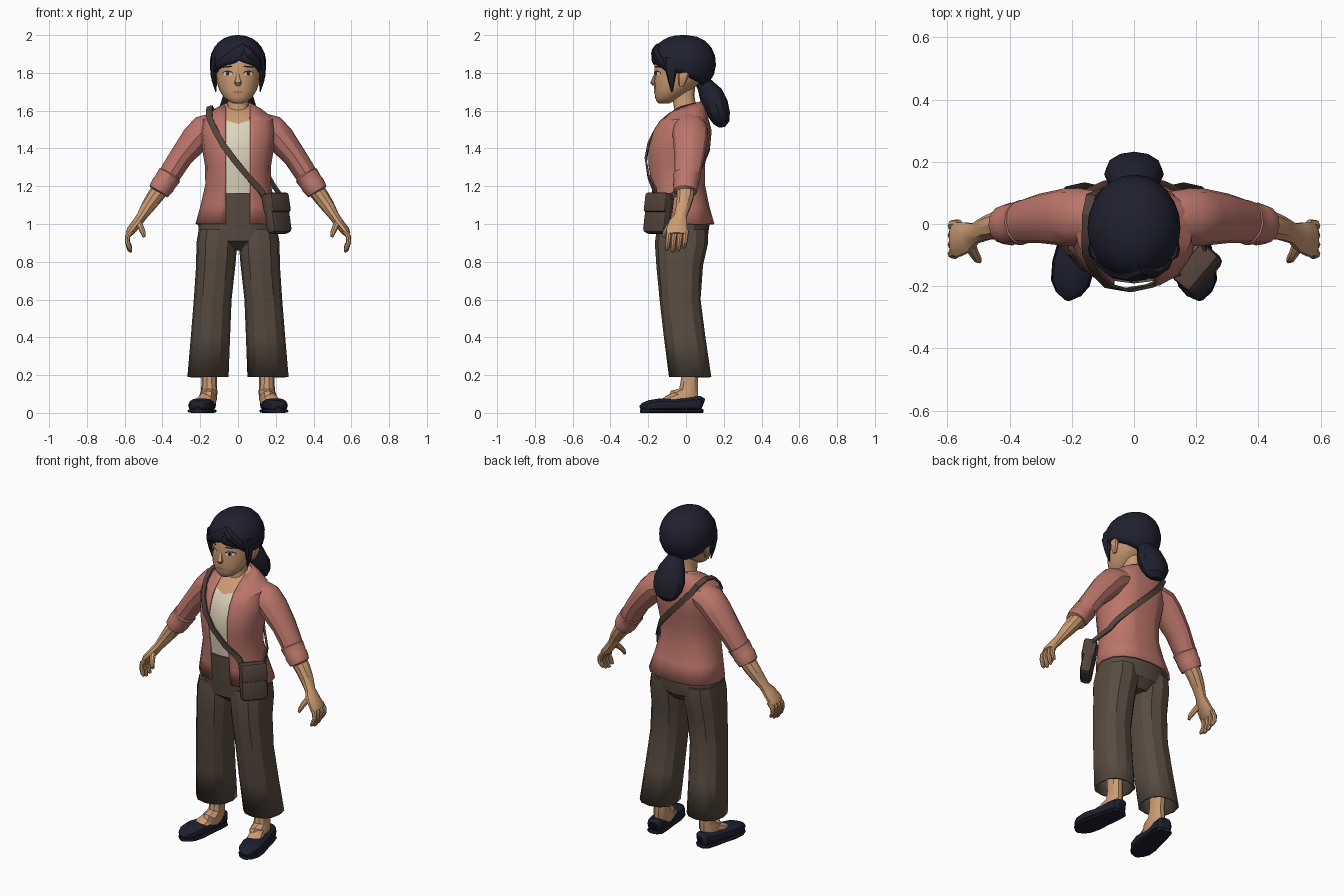
import bpy, bmesh, math
from math import sin, cos, pi, radians
from mathutils import Vector, Matrix
from mathutils.bvhtree import BVHTree

def material(name, r, g, b):
    m = bpy.data.materials.new(name)
    m.diffuse_color = (r, g, b, 1)
    return m

SKIN = material("skin", .60, .33, .17)
JACKET = material("dusty_rose", .50, .18, .145)
TROUSER = material("dark_taupe", .098, .072, .052)
HAIR = material("blue_black", .014, .015, .028)
SHIRT = material("cream", .73, .66, .50)
LEATHER = material("brown_leather", .086, .056, .042)
SHOE = material("navy_leather", .013, .014, .028)
WHITE = material("eye_white", .75, .72, .68)
DARK = material("eye_dark", .03, .02, .015)
LIP = material("lip", .42, .17, .11)

def finish(name, bm, mats, mirror=False, thick=0, angle=32):
    me = bpy.data.meshes.new(name)
    bm.to_mesh(me)
    bm.free()
    for m in mats:
        me.materials.append(m)
    me.shade_smooth()
    me.set_sharp_from_angle(angle=radians(angle))
    ob = bpy.data.objects.new(name, me)
    bpy.context.collection.objects.link(ob)
    if thick:
        s = ob.modifiers.new("thickness", 'SOLIDIFY')
        s.thickness, s.offset = thick, -1
    if mirror:
        ob.modifiers.new("mirror", 'MIRROR').use_mirror_merge = False
    return ob

def loft(rings, caps=(True, True)):
    bm = bmesh.new()
    rows = [[bm.verts.new(p) for p in r] for r in rings]
    n = len(rows[0])
    for a, b in zip(rows, rows[1:]):
        for i in range(n):
            j = (i + 1) % n
            bm.faces.new((a[i], a[j], b[j], b[i]))
    for row, cap in ((rows[0], caps[0]), (rows[-1], caps[1])):
        if cap:
            bm.faces.new(row)
    bmesh.ops.recalc_face_normals(bm, faces=bm.faces)
    return bm

def power(c, n):
    return math.copysign(abs(c) ** (2 / n), c)

def oval(z, rx, yf, yb, cx=0, slope=0, n=2.3, sides=16):
    pts = []
    for i in range(sides):
        a = 2 * pi * i / sides
        y = (yf + yb) / 2 - (yb - yf) / 2 * power(cos(a), n)
        pts.append(Vector((cx + rx * power(sin(a), n), y, z + slope * y)))
    return pts

def tube(name, path, mat, ref=(0, 1, 0), sides=10, n=2, mirror=True):
    """path: (x, y, z, radius across, radius along ref)"""
    P = [Vector(p[:3]) for p in path]
    rings = []
    for i, p in enumerate(path):
        t = (P[min(i + 1, len(P) - 1)] - P[max(i - 1, 0)]).normalized()
        u = t.cross(Vector(ref)).normalized()
        v = u.cross(t)
        rings.append([P[i] + u * p[3] * power(cos(2 * pi * k / sides), n)
                      + v * p[4] * power(sin(2 * pi * k / sides), n) for k in range(sides)])
    return finish(name, loft(rings), [mat], mirror)

# Trousers: hips and two wide legs
hips = [(.86, .08, -.09, .07), (.91, .2, -.155, .112), (1.0, .212, -.163, .125),
        (1.08, .19, -.172, .11), (1.165, .162, -.178, .085)]
finish("trouser_hips", loft([oval(*h) for h in hips]), [TROUSER], angle=25)
legs = [(.19, .109, -.09, .134, .159), (.4, .104, -.117, .103, .146), (.6, .1, -.14, .077, .134),
        (.78, .104, -.157, .09, .118), (.9, .108, -.165, .117, .112), (.97, .1, -.155, .115, .108)]
finish("trouser_legs", loft([oval(*l, sides=12) for l in legs], (False, True)),
       [TROUSER], True, .012, 25)

# Inner torso: cream top with skin above the neckline
body = [(1.0, .225, -.17, .15, 0, 0), (1.1, .198, -.182, .122, 0, 0), (1.21, .173, -.19, .1, 0, 0),
        (1.31, .175, -.207, .1, 0, 0), (1.40, .19, -.208, .117, 0, 0), (1.49, .2, -.182, .127, 0, 0),
        (1.56, .19, -.148, .118, 0, .12), (1.605, .125, -.105, .1, 0, .22), (1.63, .073, -.06, .08, 0, .25)]
bm = loft([oval(z, rx * .93, yf + .017, yb - .015, cx, s) for z, rx, yf, yb, cx, s in body[1:]])
for side in (-1, 1):
    bmesh.ops.bisect_plane(bm, geom=bm.verts[:] + bm.edges[:] + bm.faces[:],
                           plane_co=(0, 0, 1.53), plane_no=(-.3 * side, 0, 1))
for f in bm.faces:
    c = f.calc_center_median()
    f.material_index = int(c.z > 1.53 + .3 * abs(c.x))
finish("cream_top", bm, [SHIRT, SKIN])

# Open jacket body
bm = loft([oval(*b) for b in body], (False, False))
jacket_tree = BVHTree.FromBMesh(bm)
for side in (-1, 1):
    bmesh.ops.bisect_plane(bm, geom=bm.verts[:] + bm.edges[:] + bm.faces[:],
                           plane_co=(.064 * side, 0, 0), plane_no=(1, 0, 0))
bmesh.ops.delete(bm, geom=[f for f in bm.faces if abs(f.calc_center_median().x) < .064
                           and f.calc_center_median().y < -.02], context='FACES')
finish("jacket_body", bm, [JACKET], thick=.012)

# Sleeves with rolled cuffs
tube("sleeve", [(.12, .02, 1.52, .07, .085), (.18, .022, 1.498, .08, .093), (.225, .022, 1.45, .077, .092),
                (.30, .018, 1.358, .062, .08), (.345, .01, 1.288, .06, .072), (.375, .004, 1.24, .057, .066)],
     JACKET, sides=12)
tube("sleeve_cuff", [(.358, .006, 1.265, .055, .065), (.362, .005, 1.258, .065, .073),
                     (.39, .001, 1.217, .061, .067), (.395, 0, 1.21, .064, .069),
                     (.42, -.003, 1.172, .057, .062), (.421, -.003, 1.17, .045, .05)], JACKET, sides=12)

# Forearms, palms, fingers and thumbs
tube("forearm", [(.39, 0, 1.21, .045, .05), (.44, -.004, 1.145, .043, .046), (.475, -.014, 1.095, .037, .039),
                 (.51, -.03, 1.04, .027, .034), (.535, -.042, 1.005, .026, .05), (.567, -.05, .965, .024, .058),
                 (.581, -.05, .945, .017, .053)], SKIN)
for i, name in enumerate(("index", "middle", "ring", "little")):
    y, s = -.092 + .03 * i, (0, .01, .004, -.012)[i]
    tube(name + "_finger", [(.562, y + .003, .965, .013, .014), (.584, y, .935, .014, .015),
                            (.586, y - .004, .905, .013, .014), (.574, y - .008, .873 - s, .012, .013),
                            (.566, y - .009, .86 - s, .006, .007)], SKIN, sides=8)
tube("thumb", [(.53, -.06, 1.01, .018, .02), (.515, -.093, .983, .016, .017), (.503, -.112, .955, .013, .014),
               (.497, -.12, .932, .007, .008)], SKIN, ref=(1, 0, 0), sides=8)

# Feet and flat shoes
tube("ankle", [(.155, .02, .27, .045, .05), (.152, .018, .17, .04, .048), (.153, .014, .11, .044, .055),
               (.16, -.015, .075, .048, .08), (.165, -.03, .04, .04, .08)], SKIN)
tube("instep", [(.153, .03, .085, .035, .04), (.163, -.03, .075, .04, .048), (.178, -.095, .06, .046, .032),
                (.19, -.14, .045, .035, .015)], SKIN, ref=(0, 0, 1))
foot = [(.087, .025, .07), (.072, .045, .082), (.02, .053, .078), (-.06, .058, .066),
        (-.13, .066, .07), (-.19, .06, .06), (-.225, .038, .046), (-.24, .012, .03)]
def along(y):
    return .158 + (.085 - y) * .17
tube("shoe", [(along(y), y, .008 + h / 2, w, h / 2) for y, w, h in foot], SHOE, (0, 0, 1), 14, 2.6)
tube("shoe_sole", [(along(y), y, .01, w + .003, .01) for y, w, h in foot], SHOE, (0, 0, 1), 12, 4)

# Neck, head, nose and ears
finish("neck", loft([oval(1.55, .075, -.08, .08), oval(1.61, .057, -.062, .055),
                     oval(1.68, .052, -.075, .045), oval(1.76, .055, -.08, .05)]), [SKIN])
skull = [(1.638, .022, -.145, -.09), (1.648, .048, -.155, -.07), (1.67, .075, -.164, -.03),
         (1.71, .1, -.168, .03), (1.76, .115, -.17, .09), (1.81, .12, -.168, .12),
         (1.87, .122, -.168, .125), (1.93, .1, -.135, .1), (1.965, .06, -.08, .06)]
bm = loft([oval(*s, n=2.1, sides=20) for s in skull])
head_tree = BVHTree.FromBMesh(bm)
finish("head", bm, [SKIN], angle=50)
tube("nose", [(0, -.158, 1.80, .008, .008), (0, -.168, 1.768, .012, .012), (0, -.175, 1.748, .019, .015),
              (0, -.168, 1.735, .013, .009)], SKIN, mirror=False)
tube("ear", [(.118, -.025, 1.73, .008, .012), (.125, -.02, 1.755, .012, .022), (.132, -.012, 1.79, .014, .03),
             (.13, -.012, 1.815, .008, .02)], SKIN, sides=8)

# Painted face details as thin plates laid on the head
def plate(name, x, z, w, h, mat, lift, tilt=0, mirror=True):
    bm = bmesh.new()
    pts = [(0, 0)] + [(w * cos(2 * pi * k / 14), h * sin(2 * pi * k / 14)) for k in range(14)]
    vs = []
    for a, b in pts:
        px, pz = x + a, z + b + a * tilt
        hit = head_tree.ray_cast(Vector((px, -1, pz)), Vector((0, 1, 0)))[0]
        vs.append(bm.verts.new((px, hit.y - lift, pz)))
    for k in range(14):
        bm.faces.new((vs[0], vs[1 + k], vs[1 + (k + 1) % 14]))
    finish(name, bm, [mat], mirror)

plate("lash", .055, 1.799, .027, .013, DARK, .002)
plate("eye", .055, 1.796, .024, .010, WHITE, .004)
plate("iris", .055, 1.796, .010, .010, DARK, .006)
plate("eyebrow", .058, 1.832, .03, .004, HAIR, .003, -.1)
plate("mouth", 0, 1.698, .03, .006, LIP, .003, mirror=False)

# Hair cap: columns from the crown to an uneven hairline
hairline = [1.87, 1.855, 1.845, 1.83, 1.80, 1.80, 1.795, 1.77, 1.755, 1.74, 1.73, 1.725, 1.72]
cols, steps = 24, 8
rings = []
for k in range(steps + 1):
    ring = []
    for i in range(cols):
        a = 2 * pi * i / cols
        end = math.acos((hairline[min(i, cols - i)] - 1.85) / .15)
        p = max(end * k / steps, .04)
        ring.append(Vector((.15 * sin(p) ** .9 * sin(a), -.013 - .172 * sin(p) ** .8 * cos(a), 1.85 + .15 * cos(p))))
    rings.append(ring)
finish("hair_cap", loft(rings, (True, False)), [HAIR], thick=.025, angle=40)

# Swept fringe, side locks and low ponytail
def lock(name, path, mirror=False):
    tube(name, path, HAIR, ref=(0, 1, 0), sides=8, mirror=mirror)
lock("fringe_long", [(.03, -.145, 1.94, .02, .02), (-.01, -.165, 1.905, .035, .02),
                     (-.06, -.155, 1.872, .032, .022), (-.105, -.12, 1.84, .022, .02), (-.122, -.1, 1.81, .005, .006)])
lock("fringe_middle", [(.03, -.145, 1.94, .02, .02), (0, -.168, 1.90, .026, .017),
                       (-.025, -.17, 1.868, .02, .012), (-.05, -.168, 1.845, .004, .005)])
lock("fringe_short", [(.02, -.145, 1.94, .02, .02), (.055, -.155, 1.90, .035, .022),
                      (.095, -.13, 1.86, .026, .022), (.122, -.1, 1.82, .006, .008)])
lock("side_lock", [(.122, -.075, 1.88, .02, .04), (.13, -.08, 1.82, .018, .033), (.127, -.077, 1.76, .013, .018),
                   (.117, -.075, 1.70, .003, .004)], True)
tube("ponytail", [(0, .07, 1.775, .035, .04), (0, .1, 1.735, .045, .05), (0, .132, 1.685, .064, .078),
                  (0, .16, 1.625, .066, .096), (0, .178, 1.575, .057, .09), (0, .188, 1.535, .042, .066),
                  (0, .19, 1.512, .015, .03)], HAIR, ref=(1, 0, 0), sides=12, mirror=False)

# Shoulder bag with flap
turn = Matrix.Translation((.207, -.147, 1.055)) @ Matrix.Rotation(radians(50), 4, 'Z') @ Matrix.Rotation(-.18, 4, 'X')
def box(name, size, centre, bevel):
    bm = bmesh.new()
    bmesh.ops.create_cube(bm, size=1)
    bmesh.ops.scale(bm, vec=size, verts=bm.verts)
    bmesh.ops.bevel(bm, geom=bm.edges[:], offset=bevel, segments=2, profile=.5, affect='EDGES')
    bmesh.ops.translate(bm, vec=centre, verts=bm.verts)
    bm.transform(turn)
    finish(name, bm, [LEATHER])
box("bag_body", (.155, .065, .205), (0, 0, -.005), .024)
box("bag_flap", (.15, .074, .105), (0, -.004, .055), .012)

# Shoulder strap laid over the jacket, front then back
path = [(Vector((.15, -.165, 1.13)), Vector((.3, -1, .2)))]
def cast(points, y):
    for x, z in points:
        hit, nor = jacket_tree.ray_cast(Vector((x, y, z)), Vector((0, -y, 0)))[:2]
        if hit:
            nor = nor if nor.y * y > 0 else -nor
            path.append((hit + nor * .008, nor))
cast([(.115, 1.18), (.05, 1.255), (-.02, 1.34), (-.08, 1.42), (-.12, 1.495), (-.148, 1.555)], -1)
path += [(Vector((-.152, -.05, 1.603)), Vector((-.2, -.5, 1))), (Vector((-.15, .03, 1.62)), Vector((-.3, 0, 1))),
         (Vector((-.138, .09, 1.598)), Vector((-.2, .7, .7)))]
cast([(-.105, 1.55), (-.05, 1.485), (.03, 1.40), (.1, 1.325), (.145, 1.265)], 1)
path += [(Vector((.19, .01, 1.2)), Vector((1, .3, 0))), (Vector((.235, -.09, 1.14)), Vector((1, .1, .2)))]
rings = []
for i, (p, nor) in enumerate(path):
    t = (path[min(i + 1, len(path) - 1)][0] - path[max(i - 1, 0)][0]).normalized()
    w = t.cross(nor).normalized()
    d = w.cross(t) * .005
    w *= .016
    rings.append([p + w + d, p - w + d, p - w - d, p + w - d])
finish("bag_strap", loft(rings), [LEATHER])
